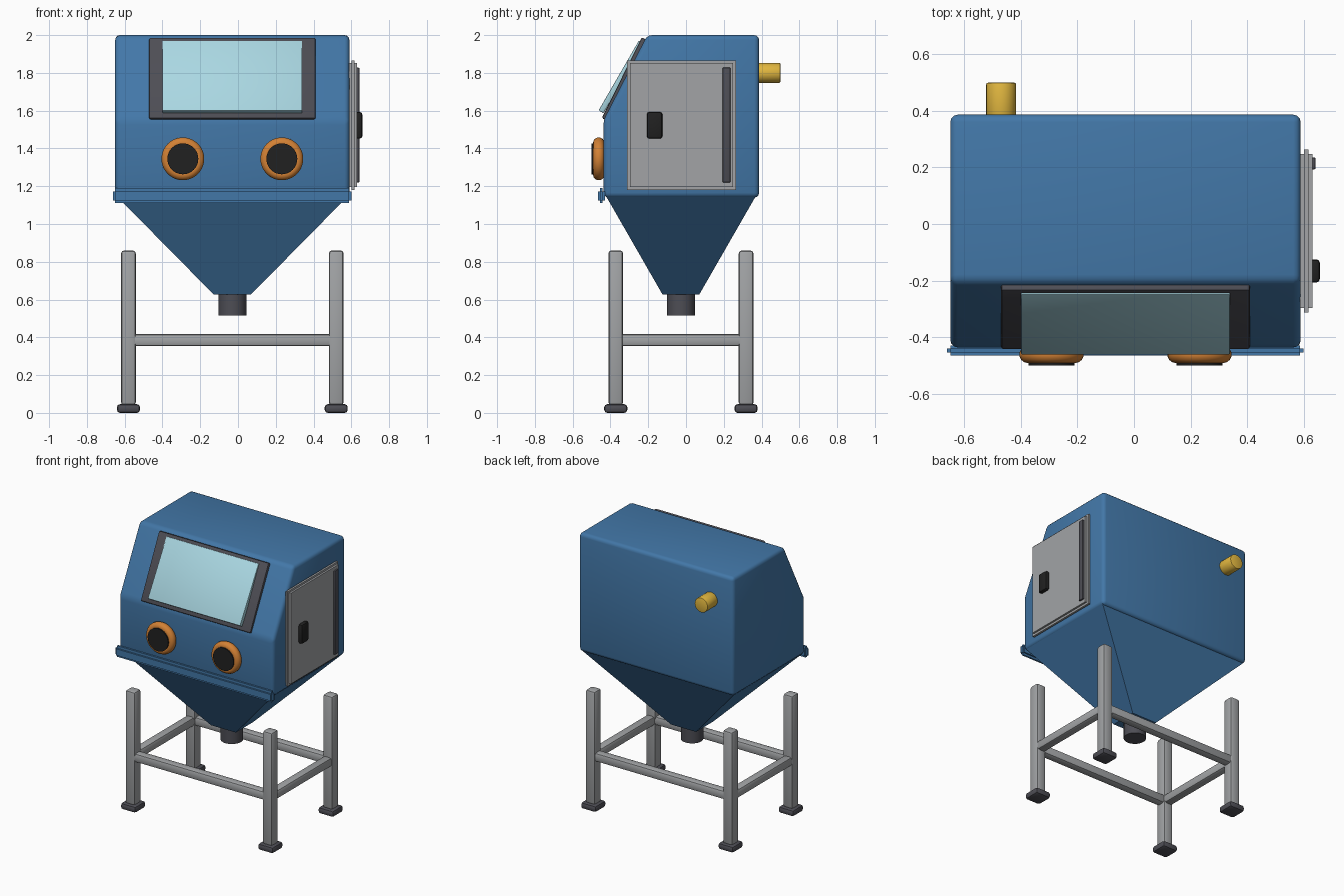
import bpy, bmesh
from math import radians, pi
from mathutils import Matrix, Vector

if "Cube" in bpy.data.objects:
    bpy.data.objects.remove(bpy.data.objects["Cube"], do_unlink=True)


def material(name, r, g, b):
    m = bpy.data.materials.new(name)
    m.use_nodes = True
    m.diffuse_color = (r, g, b, 1)
    bsdf = next(n for n in m.node_tree.nodes if n.type == "BSDF_PRINCIPLED")
    bsdf.inputs["Base Color"].default_value = (r, g, b, 1)
    return m


BLUE = material("blue paint", 0.055, 0.185, 0.39)
STEEL = material("grey steel", 0.36, 0.37, 0.38)
DARK = material("dark grey", 0.075, 0.075, 0.09)
BLACK = material("black rubber", 0.015, 0.015, 0.015)
GLASS = material("pale glass", 0.4, 0.68, 0.76)
ORANGE = material("orange ring", 0.65, 0.22, 0.035)
YELLOW = material("yellow brass", 0.75, 0.47, 0.05)

CX, CY = -0.03, -0.027  # shared centre of the cabinet, hopper and stand


def finish(name, bm, mat, bevel=0.0, segments=2):
    bmesh.ops.recalc_face_normals(bm, faces=bm.faces)
    if bevel:
        sharp = [e for e in bm.edges if e.calc_face_angle(0) > radians(20)]
        bmesh.ops.bevel(bm, geom=sharp, offset=bevel, segments=segments,
                        profile=0.5, affect="EDGES", clamp_overlap=True)
    mesh = bpy.data.meshes.new(name)
    bm.to_mesh(mesh)
    bm.free()
    mesh.materials.append(mat)
    obj = bpy.data.objects.new(name, mesh)
    bpy.context.collection.objects.link(obj)
    bpy.ops.object.select_all(action="DESELECT")
    obj.select_set(True)
    bpy.context.view_layer.objects.active = obj
    bpy.ops.object.shade_smooth_by_angle(angle=radians(35))
    return obj


def box(name, mat, x, y, z, bevel=0.0, segments=2):
    """Box from (min, max) ranges."""
    bm = bmesh.new()
    bmesh.ops.create_cube(bm, size=1)
    for v in bm.verts:
        v.co = [(a + b) / 2 + c * (b - a) for (a, b), c in zip((x, y, z), v.co)]
    return finish(name, bm, mat, bevel, segments)


def slab(name, mat, centre, size, tilt, bevel):
    """Box leaning back around the x axis."""
    bm = bmesh.new()
    bmesh.ops.create_cube(bm, size=1)
    bmesh.ops.scale(bm, vec=size, verts=bm.verts)
    bmesh.ops.rotate(bm, cent=(0, 0, 0), verts=bm.verts,
                     matrix=Matrix.Rotation(radians(-tilt), 3, "X"))
    bmesh.ops.translate(bm, vec=centre, verts=bm.verts)
    return finish(name, bm, mat, bevel)


def cylinder(name, mat, centre, radius, depth, along_y=False, bevel=0.0, sides=32):
    bm = bmesh.new()
    turn = Matrix.Rotation(pi / 2 if along_y else 0, 4, "X")
    bmesh.ops.create_cone(bm, cap_ends=True, segments=sides, radius1=radius,
                          radius2=radius, depth=depth,
                          matrix=Matrix.Translation(centre) @ turn)
    return finish(name, bm, mat, bevel)


def ring(name, mat, centre, major, minor, sides=40, tube=14):
    """Torus facing the front, spun from a circle."""
    bm = bmesh.new()
    bmesh.ops.create_circle(bm, segments=tube, radius=minor)
    bmesh.ops.translate(bm, vec=Vector(centre) + Vector((major, 0, 0)), verts=bm.verts)
    bmesh.ops.spin(bm, geom=bm.verts[:] + bm.edges[:], cent=centre, axis=(0, 1, 0),
                   angle=2 * pi, steps=sides)
    bmesh.ops.remove_doubles(bm, verts=bm.verts, dist=0.0005)
    return finish(name, bm, mat)


# Cabinet: side profile extruded across the width
profile = [(-0.437, 1.14), (0.387, 1.14), (0.387, 2.0), (-0.205, 2.0), (-0.437, 1.55)]
bm = bmesh.new()
side = bm.faces.new([bm.verts.new((-0.65, y, z)) for y, z in profile])
extruded = bmesh.ops.extrude_face_region(bm, geom=[side])["geom"]
bmesh.ops.translate(bm, vec=(1.24, 0, 0),
                    verts=[g for g in extruded if isinstance(g, bmesh.types.BMVert)])
finish("cabinet", bm, BLUE, 0.026, 3)

# Hopper: tapered funnel and round outlet
bm = bmesh.new()
bmesh.ops.create_cube(bm, size=2)
for v in bm.verts:
    hx, hy, z = (0.61, 0.395, 1.145) if v.co.z > 0 else (0.1, 0.098, 0.628)
    v.co = (CX + hx * v.co.x, CY + hy * v.co.y, z)
finish("hopper", bm, BLUE)
cylinder("hopper_outlet", DARK, (CX, CY, 0.58), 0.074, 0.13)

# Front lip: bar with a thin crossing flange
box("front_lip", BLUE, (-0.65, 0.587), (-0.466, -0.43), (1.125, 1.172))
box("front_lip_flange", BLUE, (-0.65, 0.587), (-0.454, -0.441), (1.11, 1.19))
box("front_lip_ends", BLUE, (-0.662, 0.6), (-0.454, -0.441), (1.125, 1.172))

# Viewing window
slab("window_frame", DARK, (CX, -0.3265, 1.768), (0.88, 0.03, 0.477), 26.3, 0.008)
slab("window_glass", GLASS, (CX, -0.343, 1.779), (0.74, 0.03, 0.427), 30, 0.004)

# Glove ports
for label, x in (("right", -0.292), ("left", 0.232)):
    ring(label + "_glove_ring", ORANGE, (x, -0.462, 1.345), 0.084, 0.03)
    cylinder(label + "_glove_port", BLACK, (x, -0.468, 1.345), 0.082, 0.064, True)

# Side door with rim, hinge and latch
box("door_panel", STEEL, (0.588, 0.631), (-0.297, 0.248), (1.195, 1.852))
box("door_rim", STEEL, (0.602, 0.617), (-0.313, 0.264), (1.18, 1.866))
box("door_hinge", DARK, (0.62, 0.643), (0.193, 0.236), (1.22, 1.828), 0.006)
box("door_latch", BLACK, (0.62, 0.658), (-0.207, -0.125), (1.452, 1.593), 0.013)

# Rear pipe fitting
cylinder("rear_fitting", YELLOW, (-0.47, 0.435, 1.8), 0.053, 0.13, True, 0.006, 24)

# Stand: four legs with feet, joined by four rails
LX, LY, R = 0.55, 0.345, 0.032
for sx, xname in ((-1, "right"), (1, "left")):
    for sy, yname in ((-1, "front"), (1, "back")):
        x, y = CX + sx * LX, CY + sy * LY
        name = f"{yname}_{xname}"
        box(name + "_leg", STEEL, (x - 0.039, x + 0.039), (y - 0.039, y + 0.039),
            (0.04, 0.86), 0.016)
        box(name + "_foot", DARK, (x - 0.061, x + 0.061), (y - 0.061, y + 0.061),
            (0, 0.046), 0.016)
    x = CX + sx * LX
    box(xname + "_rail", STEEL, (x - R, x + R), (CY - LY, CY + LY), (0.353, 0.417), 0.016)
for sy, yname in ((-1, "front"), (1, "back")):
    y = CY + sy * LY
    box(yname + "_rail", STEEL, (CX - LX, CX + LX), (y - R, y + R), (0.353, 0.417), 0.016)
